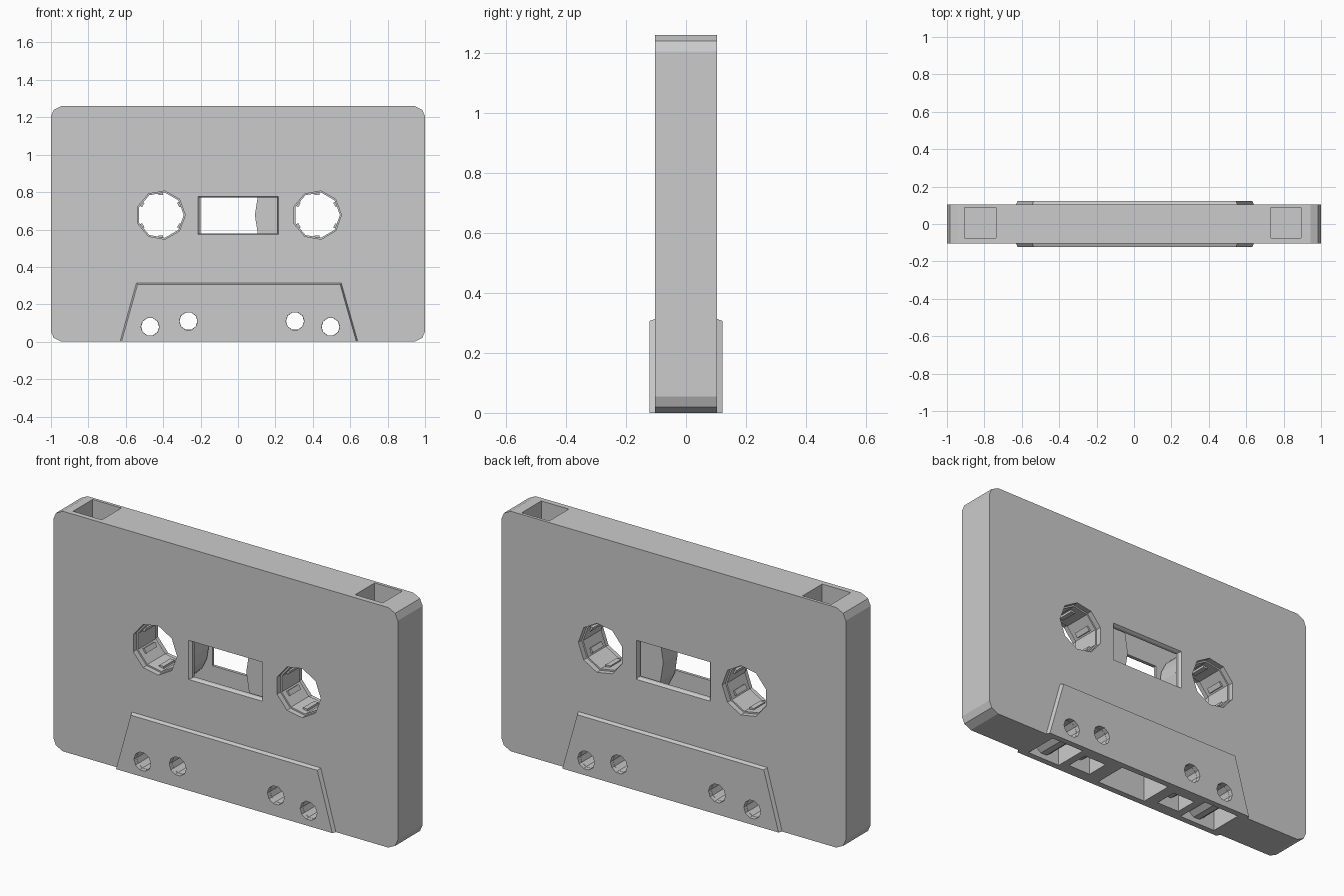
import bpy, bmesh, math
from mathutils import Vector

if "Cube" in bpy.data.objects:
    bpy.data.objects.remove(bpy.data.objects["Cube"])


def finish(name, bm):
    bmesh.ops.recalc_face_normals(bm, faces=bm.faces)
    me = bpy.data.meshes.new(name)
    bm.to_mesh(me)
    bm.free()
    ob = bpy.data.objects.new(name, me)
    bpy.context.collection.objects.link(ob)
    return ob


def prism(name, pts, y0, y1, pts2=None):
    """Loft an (x, z) profile from y0 to y1, optionally to a second profile."""
    bm = bmesh.new()
    a = [bm.verts.new((x, y0, z)) for x, z in pts]
    b = [bm.verts.new((x, y1, z)) for x, z in (pts2 or pts)]
    bm.faces.new(a)
    bm.faces.new(b)
    n = len(a)
    for i in range(n):
        j = (i + 1) % n
        bm.faces.new((a[i], a[j], b[j], b[i]))
    return finish(name, bm)


def rect(x0, x1, z0, z1):
    return [(x0, z0), (x1, z0), (x1, z1), (x0, z1)]


def ngon(cx, cz, r, n):
    return [(cx + r * math.cos(2 * math.pi * i / n), cz + r * math.sin(2 * math.pi * i / n)) for i in range(n)]


def ring(name, cx, cz, ro, ri, n, h):
    """Hollow cylinder along y."""
    bm = bmesh.new()
    loops = [[bm.verts.new((x, y, z)) for x, z in ngon(cx, cz, r, n)]
             for r, y in ((ro, -h), (ro, h), (ri, h), (ri, -h))]
    for k in range(4):
        p, q = loops[k], loops[(k + 1) % 4]
        for i in range(n):
            j = (i + 1) % n
            bm.faces.new((p[i], p[j], q[j], q[i]))
    return finish(name, bm)


def boolean(ob, tool, op='DIFFERENCE'):
    m = ob.modifiers.new(op, 'BOOLEAN')
    m.object, m.operation, m.solver = tool, op, 'EXACT'
    bpy.context.view_layer.objects.active = ob
    bpy.ops.object.modifier_apply(modifier=m.name)
    bpy.data.objects.remove(tool)


# Shell with two-step chamfered corners
T, B = 0.103, 0.122
corner = [(1, 0.055), (0.985, 0.02), (0.945, 0)]
right = corner[::-1] + [(x, 1.26 - z) for x, z in corner]
shell = prism('cassette_shell', right + [(-x, z) for x, z in right[::-1]], -T, T)

# Raised trapezoid on both faces
base = [(-0.635, 0), (0.645, 0), (0.556, 0.317), (-0.547, 0.317)]
face = [(-0.623, 0), (0.633, 0), (0.546, 0.306), (-0.537, 0.306)]
boolean(shell, prism('raised_panel', face, -B, B), 'UNION')
for s in (-1, 1):
    boolean(shell, prism('raised_panel', base, s * (T - 0.01), s * B, face), 'UNION')

# Inner cavity
boolean(shell, prism('cavity', rect(-0.93, 0.93, 0.36, 1.12), -0.075, 0.075))

# Window with a shallow bevel on both faces
win = rect(-0.201, 0.212, 0.58, 0.77)
boolean(shell, prism('window_cut', win, -0.2, 0.2))
for s in (-1, 1):
    boolean(shell, prism('window_bevel', win, s * 0.09, s * 0.104, rect(-0.215, 0.216, 0.572, 0.778)))

# Reel holes and guide holes
reels = [('left', -0.413, 0.2), ('right', 0.422, 0.332)]
guides = [(-0.47, 0.08), (-0.265, 0.11), (0.305, 0.11), (0.495, 0.08)]
for _, x, _ in reels:
    boolean(shell, prism('reel_cut', ngon(x, 0.677, 0.131, 9), -0.2, 0.2))

# Openings along the bottom edge
for x0, x1, d in ((-0.58, -0.37, 0.09), (-0.33, -0.2, 0.06), (-0.14, 0.15, 0.09),
                  (0.23, 0.36, 0.06), (0.4, 0.59, 0.09)):
    boolean(shell, prism('bottom_cut', rect(x0, x1, -0.1, 0.25), -d, d))

for x, z in guides:
    boolean(shell, prism('guide_cut', ngon(x, z, 0.049, 10), -0.2, 0.2))

# Write-protect pockets on top
for x0, x1 in ((-0.905, -0.738), (0.733, 0.893)):
    boolean(shell, prism('pocket_cut', rect(x0, x1, 1.15, 1.4), -0.075, 0.087))

# Tubes around the guide holes
for i, (x, z) in enumerate(guides):
    ring(f'guide_tube_{i + 1}', x, z, 0.056, 0.048, 10, 0.1)

# Toothed hubs and wound tape
for side, x, r in reels:
    ring(f'{side}_hub', x, 0.677, 0.15, 0.123, 9, 0.0745)
    ring(f'{side}_tape_roll', x, 0.677, r, 0.145, 20, 0.06)
    for k in range(6):
        a = math.radians(30 + 60 * k)
        u, v = Vector((math.cos(a), math.sin(a))), Vector((-math.sin(a), math.cos(a)))
        c = Vector((x, 0.677))
        pts = [c + u * p + v * q for p, q in ((0.108, -0.013), (0.13, -0.013), (0.13, 0.013), (0.108, 0.013))]
        prism(f'{side}_hub_tooth_{k + 1}', [tuple(p) for p in pts], -0.045, 0.045)
